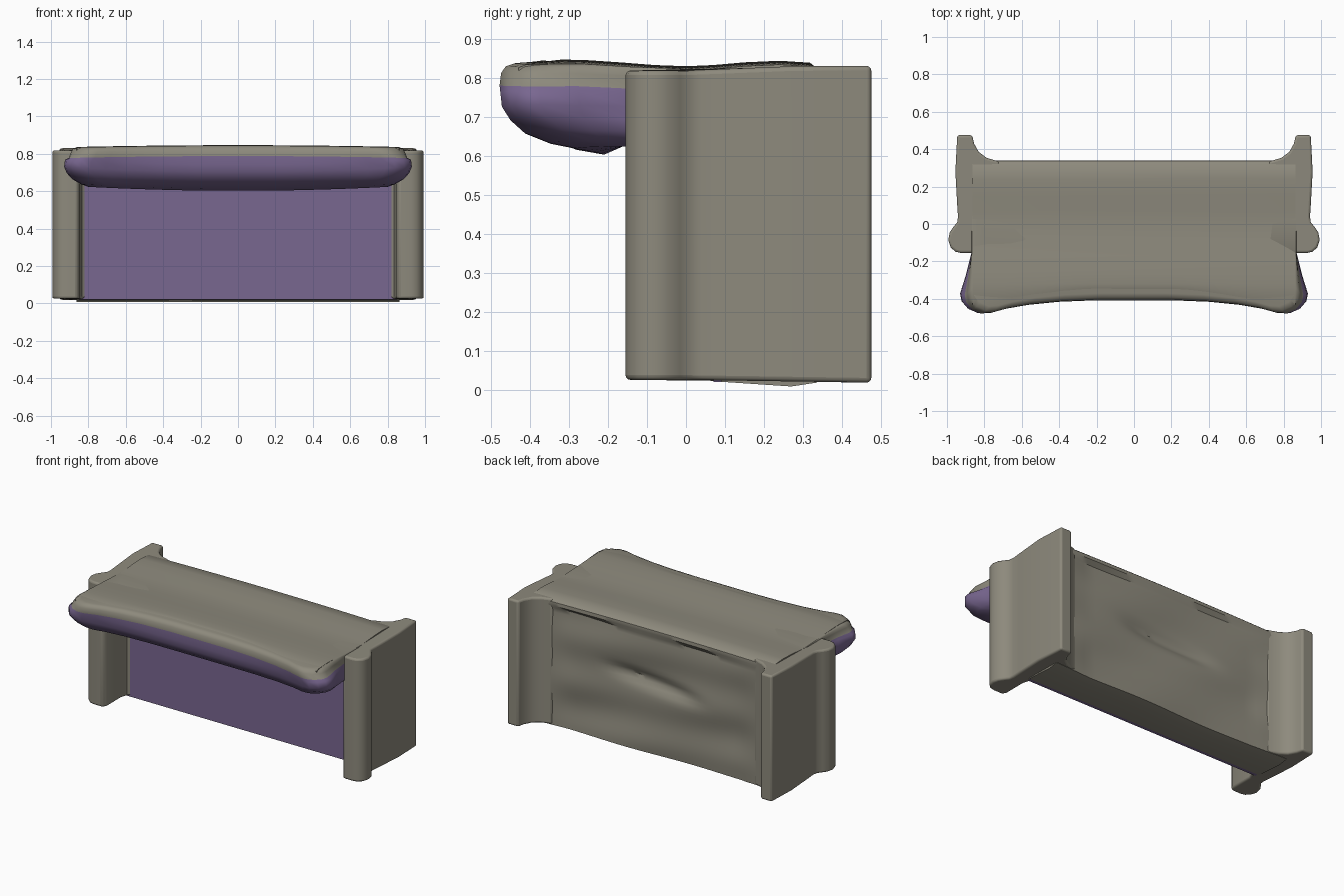
import bpy, bmesh, math

if "Cube" in bpy.data.objects:
    bpy.data.objects.remove(bpy.data.objects["Cube"])


def material(name, rgb):
    m = bpy.data.materials.new(name)
    m.diffuse_color = (*rgb, 1)
    m.use_nodes = True
    m.node_tree.nodes["Principled BSDF"].inputs["Base Color"].default_value = m.diffuse_color
    return m


STONE = material("stone", (0.27, 0.255, 0.205))
PURPLE = material("purple", (0.19, 0.135, 0.28))


def loft(name, rings, mats, pick=None, bevel=0, mirror=False, angle=40):
    """Skin closed rings of points, cap both ends, colour faces with pick(centre)."""
    bm = bmesh.new()
    rows = [[bm.verts.new(p) for p in ring] for ring in rings]
    n = len(rows[0])
    for a, b in zip(rows, rows[1:]):
        for i in range(n):
            j = (i + 1) % n
            bm.faces.new((a[i], a[j], b[j], b[i]))
    bm.faces.new(rows[0])
    bm.faces.new(rows[-1])
    bmesh.ops.recalc_face_normals(bm, faces=bm.faces)
    if pick:
        for f in bm.faces:
            f.material_index = pick(f.calc_center_median())
    mesh = bpy.data.meshes.new(name)
    bm.to_mesh(mesh)
    bm.free()
    ob = bpy.data.objects.new(name, mesh)
    bpy.context.collection.objects.link(ob)
    for m in mats:
        mesh.materials.append(m)
    bpy.ops.object.select_all(action='DESELECT')
    bpy.context.view_layer.objects.active = ob
    ob.select_set(True)
    bpy.ops.object.shade_smooth_by_angle(angle=math.radians(angle))
    if mirror:
        ob.modifiers.new("mirror", 'MIRROR')
    if bevel:
        b = ob.modifiers.new("bevel", 'BEVEL')
        b.width, b.segments = bevel, 3
        b.limit_method, b.angle_limit = 'ANGLE', math.radians(50)
    return ob


# Side walls: plan outline with a rounded pilaster in front and a fillet at the back
plan = [(0.86, -0.155), (0.925, -0.155), (0.955, -0.148), (0.98, -0.125),
        (0.993, -0.085), (0.985, -0.045), (0.965, -0.015), (0.945, 0.01),
        (0.941, 0.04), (0.945, 0.10), (0.955, 0.28), (0.945, 0.475),
        (0.865, 0.475), (0.855, 0.43), (0.83, 0.385), (0.79, 0.355),
        (0.72, 0.332), (0.72, 0.12), (0.80, 0.085), (0.835, 0.06),
        (0.845, 0.02), (0.845, -0.13)]
loft("side_walls",
     [[(x, y, 0.025 - 0.015 * max(y, 0)) for x, y in plan],
      [(x, y, 0.818 + 0.04 * min(max(y, 0), 0.3)) for x, y in plan]],
     [STONE], bevel=0.012, mirror=True)


# Body: section lofted sideways, with an uneven back face and a long dent
def back_y(x, z):
    ripple = 0.006 * math.sin(7 * x + 9 * z) + 0.006 * math.sin(21 * z + 2 * x)
    dent = 0.03 * math.exp(-(x / 0.3) ** 4 - ((z - 0.47 - 0.08 * x) / 0.04) ** 2)
    fade = min(1, max(0, (0.8 - abs(x)) / 0.2))
    return 0.336 + (ripple - 0.012) * fade - dent


def lip_y(x):
    """Front edge of the top face, bowed back in the middle."""
    t = min(1, max(0, (abs(x) - 0.2) / 0.6))
    return -0.375 - 0.065 * t * t * (3 - 2 * t)


def section(x):
    drop = 0.013 * x * x
    pts = [(x, 0.09, 0.02), (x, 0.27, 0.008)]
    pts += [(x, back_y(x, z), z) for z in [0.018 + 0.026 * i for i in range(30)]]
    f = lip_y(x)
    top = [(0.34, 0.80), (0.338, 0.822), (0.318, 0.838), (0.24, 0.843),
           (0.15, 0.839), (0.07, 0.832), (0.0, 0.829), (-0.08, 0.832),
           (-0.17, 0.839), (-0.26, 0.845), (-0.32, 0.846), (f + 0.03, 0.843),
           (f + 0.01, 0.835), (f + 0.01, 0.80), (0.0, 0.78), (0.09, 0.75)]
    return pts + [(x, y, z - drop) for y, z in top]


loft("body", [section(-0.863 + 1.726 * i / 40) for i in range(41)], [STONE])

# Recessed purple front panel
box = [(-0.85, 0.07), (0.85, 0.07), (0.85, 0.11), (-0.85, 0.11)]
loft("front_panel", [[(x, y, z) for x, y in box] for z in (0.02, 0.66)], [PURPLE])


# Overhanging mantel: stacked outlines, flared towards the front corners
def outline(z, wide, front, is_top):
    side = min(0.868, wide)
    half = [(side, 0.09), (side, -0.15), (side + (wide - side) * 0.5, front * 0.58),
            (wide, front + 0.10), (wide - 0.008, front + 0.06),
            (wide - 0.04, front + 0.022), (wide - 0.09, front),
            (wide - 0.14, front + 0.003), (wide - 0.22, front + 0.025),
            (wide - 0.34, front + 0.046), (wide - 0.50, front + 0.062),
            (wide - 0.70, front + 0.07)]
    pts = half + [(-x, y) for x, y in reversed(half)]
    ring = []
    for x, y in pts:
        if is_top:
            h = z - 0.013 * x * x - 0.016 * min(1, max(0, 1 + y / 0.25))
        else:
            h = z + 0.033 * x * x
        ring.append((x, y, h))
    return ring


layers = [(0.602, 0.80, -0.28, 0), (0.614, 0.84, -0.35, 0), (0.638, 0.885, -0.415, 0),
          (0.668, 0.915, -0.450, 0), (0.702, 0.93, -0.472, 0), (0.740, 0.925, -0.476, 0),
          (0.788, 0.905, -0.478, 1), (0.820, 0.892, -0.474, 1), (0.837, 0.882, -0.462, 1),
          (0.844, 0.865, -0.440, 1)]
loft("mantel", [outline(*l) for l in layers], [STONE, PURPLE],
     pick=lambda c: 1 if c.z < 0.78 else 0, angle=50)
